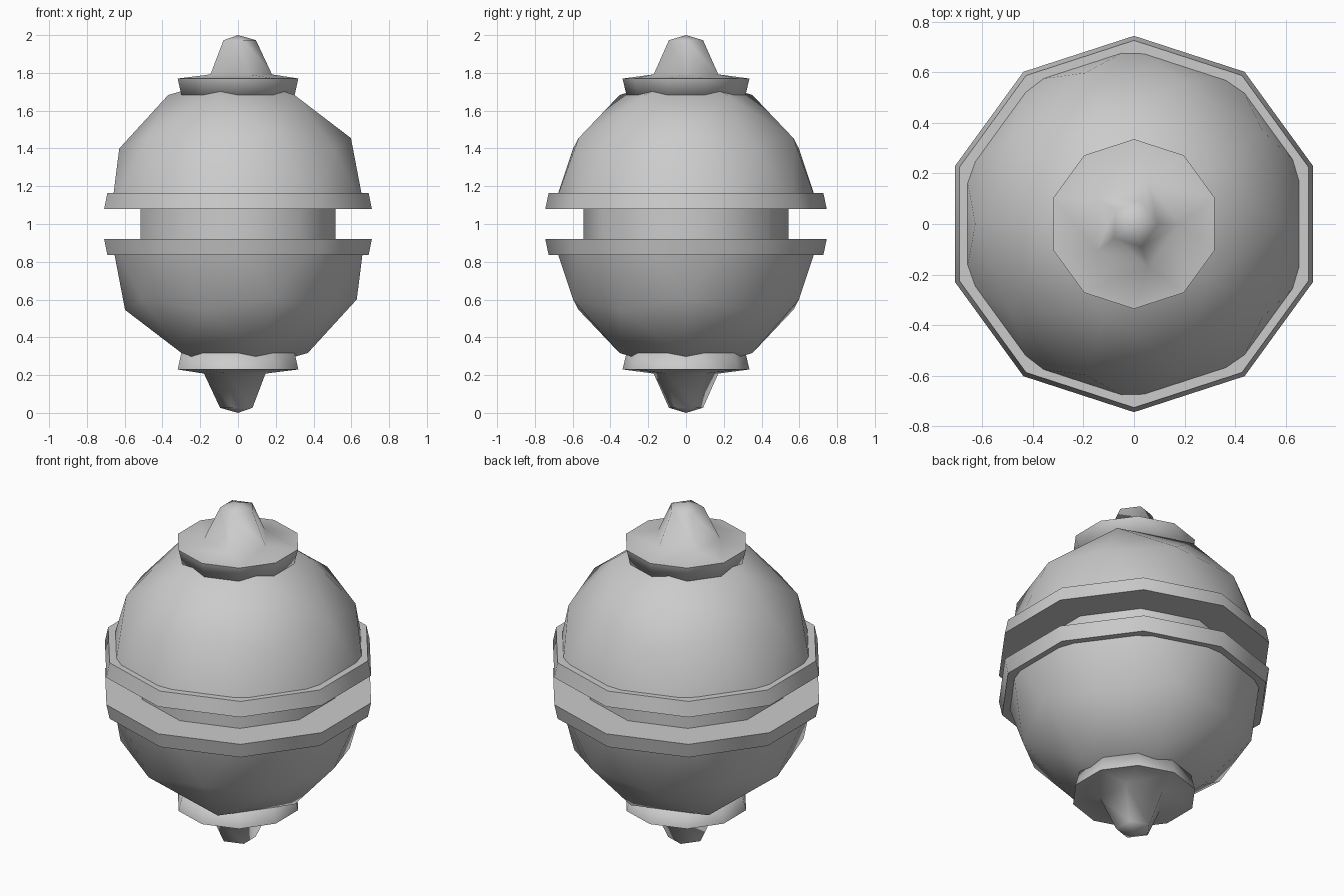
import bpy, bmesh
from math import cos, sin, pi, radians

if "Cube" in bpy.data.objects:
    bpy.data.objects.remove(bpy.data.objects["Cube"])

MID = 1.0  # height of the mirror plane


def ring(bm, n, r, z, start=0.0):
    return [bm.verts.new((r * cos(start + 2 * pi * i / n), r * sin(start + 2 * pi * i / n), z))
            for i in range(n)]


def bridge(bm, a, b):
    # a is the upper ring, b the lower ring (same count)
    n = len(a)
    for i in range(n):
        j = (i + 1) % n
        bm.faces.new((a[i], b[i], b[j], a[j]))


def finish(bm, name, angle):
    bmesh.ops.recalc_face_normals(bm, faces=bm.faces)
    me = bpy.data.meshes.new(name)
    bm.to_mesh(me)
    bm.free()
    ob = bpy.data.objects.new(name, me)
    bpy.context.collection.objects.link(ob)
    smooth(ob, angle)
    return ob


def smooth(ob, angle):
    bpy.ops.object.select_all(action='DESELECT')
    ob.select_set(True)
    bpy.context.view_layer.objects.active = ob
    bpy.ops.object.shade_smooth_by_angle(angle=radians(angle))


DECA = radians(18)

# Half ball: upper half of a low icosphere, a vertex of the upper ring at +x
bpy.ops.mesh.primitive_ico_sphere_add(subdivisions=2, radius=0.703)
dome = bpy.context.object
dome.name = dome.data.name = "upper_shell"
bm = bmesh.new()
bm.from_mesh(dome.data)
bmesh.ops.delete(bm, geom=[v for v in bm.verts if v.co.z < -0.01], context='VERTS')
for v in bm.verts:
    v.co.x, v.co.y, v.co.z = -v.co.x, -v.co.y, v.co.z + 1.085
bm.to_mesh(dome.data)
bm.free()
smooth(dome, 40)

# Flared rim around the open edge of the half ball
bm = bmesh.new()
loops = [ring(bm, 10, r, z, DECA) for r, z in
         ((0.64, 1.165), (0.727, 1.165), (0.745, 1.08), (0.53, 1.08))]
for a, b in zip(loops, loops[1:]):
    bridge(bm, a, b)
rim = finish(bm, "upper_rim", 40)

# End cap: ten-sided disc blending into a five-sided blunt point
bm = bmesh.new()
apex = bm.verts.new((0, 0, 2.0))
tip = ring(bm, 5, 0.095, 1.973)
base = ring(bm, 5, 0.18, 1.792)
edge = ring(bm, 10, 0.336, 1.77, -DECA)
under = ring(bm, 10, 0.315, 1.682, -DECA)
for i in range(5):
    j = (i + 1) % 5
    bm.faces.new((apex, tip[i], tip[j]))
    a, b, c = edge[2 * i], edge[2 * i + 1], edge[(2 * i + 2) % 10]
    bm.faces.new((base[i], a, b))
    bm.faces.new((base[i], b, base[j]))
    bm.faces.new((base[j], b, c))
bridge(bm, tip, base)
bridge(bm, edge, under)
bm.faces.new(under)
cap = finish(bm, "upper_cap", 85)

# Lower half: the upper half turned over about the y axis
for ob in (dome, rim, cap):
    low = ob.copy()
    low.name = ob.name.replace("upper", "lower")
    low.rotation_euler = (0, pi, 0)
    low.location.z = 2 * MID
    bpy.context.collection.objects.link(low)

# Neck joining the two halves
bm = bmesh.new()
bridge(bm, ring(bm, 10, 0.543, 1.085, DECA), ring(bm, 10, 0.543, 0.915, DECA))
finish(bm, "neck", 40)
